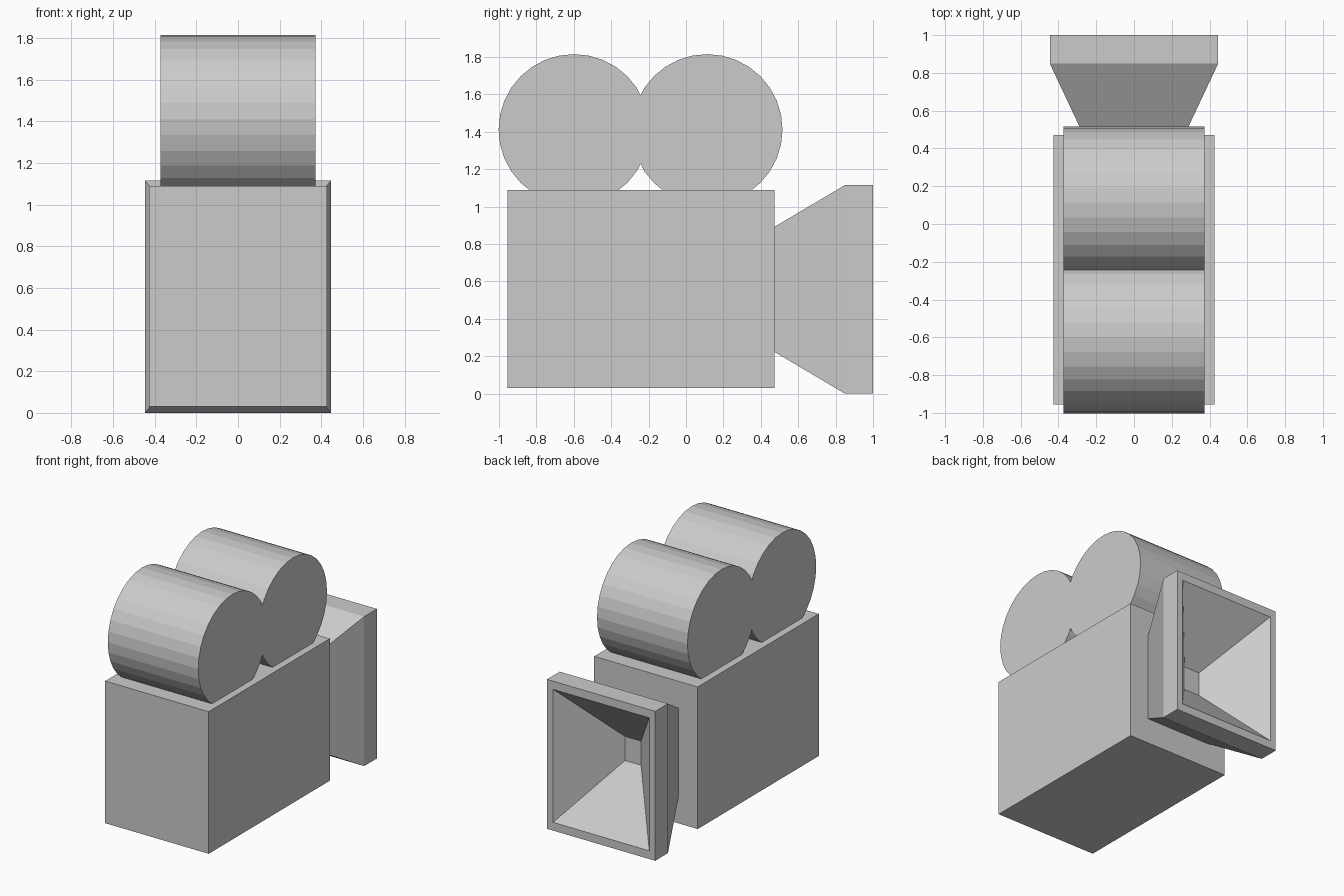
import bpy, bmesh
from math import sin, cos, pi

if "Cube" in bpy.data.objects:
    bpy.data.objects.remove(bpy.data.objects["Cube"])


def make_object(name, bm):
    bmesh.ops.recalc_face_normals(bm, faces=bm.faces)
    mesh = bpy.data.meshes.new(name)
    bm.to_mesh(mesh)
    bm.free()
    obj = bpy.data.objects.new(name, mesh)
    bpy.context.collection.objects.link(obj)
    return obj


def loft(name, rings):
    """Skin a list of point rings and cap both ends."""
    bm = bmesh.new()
    loops = [[bm.verts.new(p) for p in ring] for ring in rings]
    for a, b in zip(loops, loops[1:]):
        n = len(a)
        for i in range(n):
            bm.faces.new((a[i], a[(i + 1) % n], b[(i + 1) % n], b[i]))
    bm.faces.new(loops[0])
    bm.faces.new(loops[-1])
    return make_object(name, bm)


def rect(y, hx, hz, cz):
    return [(sx * hx, y, cz + sz * hz)
            for sx, sz in ((-1, -1), (1, -1), (1, 1), (-1, 1))]


# Camera body
loft("camera_body", [rect(y, 0.427, 0.53, 0.56) for y in (-0.955, 0.472)])

# Lens hood: flared outside, rim, then a tapered hollow
HOOD_Z = 0.5575
hood = [
    (0.472, 0.268, 0.334),
    (0.85, 0.446, 0.5575),
    (1.0, 0.446, 0.5575),
    (1.0, 0.397, 0.496),
    (0.624, 0.066, 0.09),
]
loft("lens_hood", [rect(y, hx, hz, HOOD_Z) for y, hx, hz in hood])

# Film reels: two merged 32-sided discs as one mirrored outline
R, MID, OFF, REEL_Z, CUSP = 0.403, -0.243, 0.356, 1.412, 0.183
front = [(OFF + R * cos(a), R * sin(a))
         for a in (2 * pi * i / 32 for i in range(-13, 14))]
outline = [(0, -CUSP)] + front + [(0, CUSP)]
outline += [(-y, z) for y, z in reversed(front)]
loft("film_reels", [[(x, MID + y, REEL_Z + z) for y, z in outline]
                    for x in (-0.373, 0.373)])
